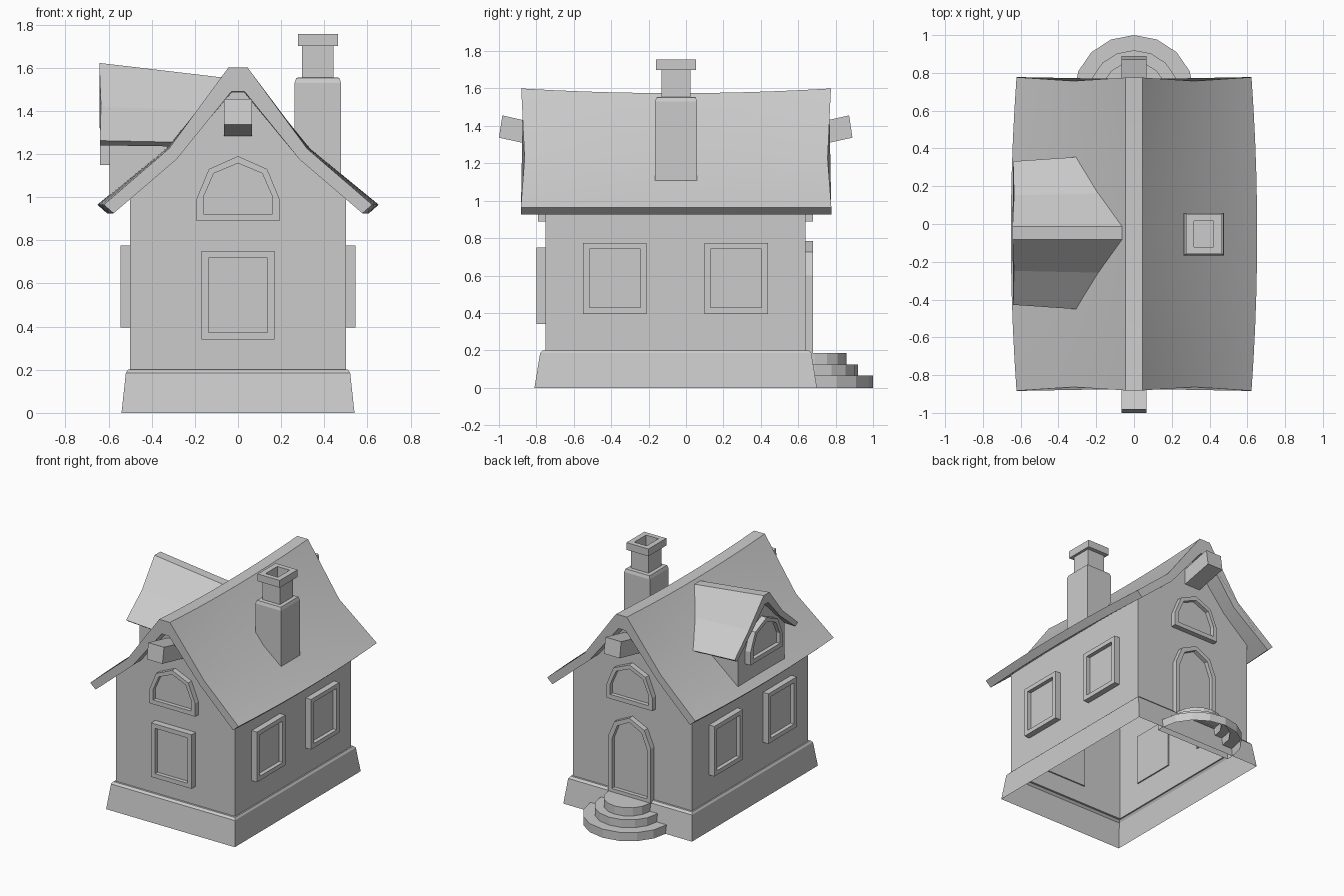
import bpy, bmesh, math
from mathutils import Vector

if "Cube" in bpy.data.objects:
    bpy.data.objects.remove(bpy.data.objects["Cube"], do_unlink=True)

grey = bpy.data.materials.new("plain grey")
grey.use_nodes = True
COLOUR = (0.6, 0.6, 0.6, 1)
grey.diffuse_color = COLOUR
grey.node_tree.nodes["Principled BSDF"].inputs["Base Color"].default_value = COLOUR

MID_Y = -0.053


def loft(name, sections, start=True, end=True, closed=True, smooth=None):
    """Skin a list of matching outlines, with optional end caps."""
    bm = bmesh.new()
    rings = [[bm.verts.new(p) for p in s] for s in sections]
    n = len(rings[0])
    for a, b in zip(rings, rings[1:]):
        for i in range(n if closed else n - 1):
            j = (i + 1) % n
            bm.faces.new((a[i], a[j], b[j], b[i]))
    if start:
        bm.faces.new(rings[0])
    if end:
        bm.faces.new(rings[-1])
    bmesh.ops.recalc_face_normals(bm, faces=bm.faces)
    me = bpy.data.meshes.new(name)
    bm.to_mesh(me)
    bm.free()
    me.materials.append(grey)
    ob = bpy.data.objects.new(name, me)
    bpy.context.collection.objects.link(ob)
    if smooth:
        bpy.ops.object.select_all(action='DESELECT')
        ob.select_set(True)
        bpy.context.view_layer.objects.active = ob
        bpy.ops.object.shade_smooth_by_angle(angle=math.radians(smooth))
    return ob


def mirror(half):
    """Complete a left-right symmetric outline from its right half."""
    return half + [(-x, z) for x, z in reversed(half) if x > 0]


def rect(cx, cy, hx, hy, z):
    return [(cx + sx * hx, cy + sy * hy, z)
            for sx, sy in ((-1, -1), (1, -1), (1, 1), (-1, 1))]


def framed(name, outline, origin, normal, depth, inset=0.033, recess=0.03):
    """Raised frame with a sunken pane, set on a wall."""
    o, n = Vector(origin), Vector(normal)
    t = Vector((-n.y, n.x, 0))
    hw = max(u for u, z in outline)
    lo, hi = min(z for u, z in outline), max(z for u, z in outline)
    mid, hh = (lo + hi) / 2, (hi - lo) / 2
    inner = [(u * (1 - inset / hw), mid + (z - mid) * (1 - inset / hh)) for u, z in outline]
    rings = ((outline, -0.01), (outline, depth), (inner, depth), (inner, depth - recess))
    loft(name, [[o + t * u + n * d + Vector((0, 0, z)) for u, z in ring]
                for ring, d in rings])


# Plinth, open underneath
loft("plinth", [rect(0, -0.055, *s) for s in
                ((0.54, 0.755, 0), (0.52, 0.725, 0.185),
                 (0.51, 0.71, 0.2), (0.5, 0.695, 0.2))], start=False, end=False)

# Walls with both gables
gable = [(-0.5, 0.2), (-0.5, 1.01), (-0.3, 1.2), (-0.03, 1.53),
         (0.03, 1.53), (0.3, 1.2), (0.5, 1.01), (0.5, 0.2)]
loft("walls", [[(x, y, z) for x, z in gable] for y in (-0.75, 0.64)], closed=False)


# Main roof: sagging ridge, eaves bowed outward, kinked slopes
def roof_section(t):
    b = 1 - t * t
    half = [(0.045, 1.6 - 0.025 * b, 0.828), (0.32 + 0.015 * b, 1.225, 0.81),
            (0.622 + 0.03 * b, 0.965, 0.83), (0.577 + 0.03 * b, 0.925, 0.83),
            (0.285 + 0.015 * b, 1.175, 0.805), (0.03, 1.49 - 0.02 * b, 0.82)]
    pts = half + [(-x, z, y) for x, z, y in reversed(half)]
    return [(x, MID_Y + t * y, z) for x, z, y in pts]


loft("main_roof", [roof_section(i / 5 - 1) for i in range(11)], smooth=20)

# Ridge beams poking out of both gables, tilted upward
for name, wall, tip, s in (("front_beam", -0.7, -1.0, -1), ("back_beam", 0.59, 0.89, 1)):
    loft(name, [[(-0.066, y0, lo), (0.066, y0, lo), (0.066, y1, hi), (-0.066, y1, hi)]
                for y0, y1, lo, hi in ((wall, wall, 1.272, 1.393),
                                       (tip, tip - s * 0.018, 1.337, 1.456))])

# Chimney with shoulder, cap and flue
loft("chimney", [rect(0.37, MID_Y, *s) for s in
                 ((0.1075, 0.1125, 1.05), (0.1075, 0.1125, 1.53),
                  (0.1, 0.105, 1.553), (0.073, 0.077, 1.555), (0.073, 0.077, 1.7),
                  (0.0925, 0.107, 1.7), (0.0925, 0.107, 1.755),
                  (0.052, 0.07, 1.755), (0.052, 0.07, 1.65))])

# Rectangular windows
side_window = mirror([(0.17, 0.395), (0.17, 0.775)])
for side, label in ((1, "left"), (-1, "right")):
    for y, place in ((-0.38, "front"), (0.268, "back")):
        framed(f"{label}_{place}_window", side_window, (side * 0.5, y, 0), (side, 0, 0), 0.045)
framed("front_window", mirror([(0.17, 0.34), (0.17, 0.75)]), (0, -0.75, 0), (0, -1, 0), 0.05)


# Arched windows and door
def arch(w, base, spring, top):
    return mirror([(w, base), (w, spring), (w * 0.7, top - 0.06), (0, top)])


gable_window = arch(0.193, 0.89, 0.99, 1.19)
framed("front_gable_window", gable_window, (0, -0.75, 0), (0, -1, 0), 0.04)
framed("back_gable_window", gable_window, (0, 0.64, 0), (0, 1, 0), 0.04)
framed("back_door", arch(0.18, 0.18, 0.6, 0.785), (0, 0.64, 0), (0, 1, 0), 0.04)

# Rounded door steps, one hollow stepped shell
steps = []
for r, low, high in ((0.31, 0, 0.065), (0.23, 0.065, 0.125), (0.168, 0.125, 0.187)):
    for z in (low, high):
        steps.append([(1.03 * r * math.cos(a), 0.69 + r * math.sin(a), z)
                      for a in (math.pi * i / 8 for i in range(9))]
                     + [(-1.03 * r, 0.645, z), (1.03 * r, 0.645, z)])
loft("door_steps", steps, start=False)

# Dormer wall and window
dormer = mirror([(0.28, 1.0), (0.28, 1.28), (0.17, 1.39), (0, 1.55)])
loft("dormer_wall", [[(x, MID_Y + u, z) for u, z in dormer] for x in (-0.595, -0.25)])
framed("dormer_window", arch(0.193, 1.15, 1.25, 1.44), (-0.595, MID_Y, 0), (-1, 0, 0), 0.045)


# Dormer roof, running back into the main roof
def dormer_section(rows):
    pts = rows + [(x, -u, z) for x, u, z in reversed(rows)]
    return [(x, MID_Y + 0.005 + u, z) for x, u, z in pts]


loft("dormer_roof", [dormer_section(rows) for rows in (
    [(-0.643, 0.035, 1.622), (-0.635, 0.2, 1.42), (-0.64, 0.38, 1.262),
     (-0.64, 0.35, 1.24), (-0.635, 0.175, 1.385), (-0.643, 0.02, 1.55)],
    [(-0.05, 0.035, 1.552), (-0.17, 0.21, 1.4), (-0.3, 0.403, 1.255),
     (-0.29, 0.372, 1.235), (-0.16, 0.185, 1.365), (-0.04, 0.02, 1.49)])])
